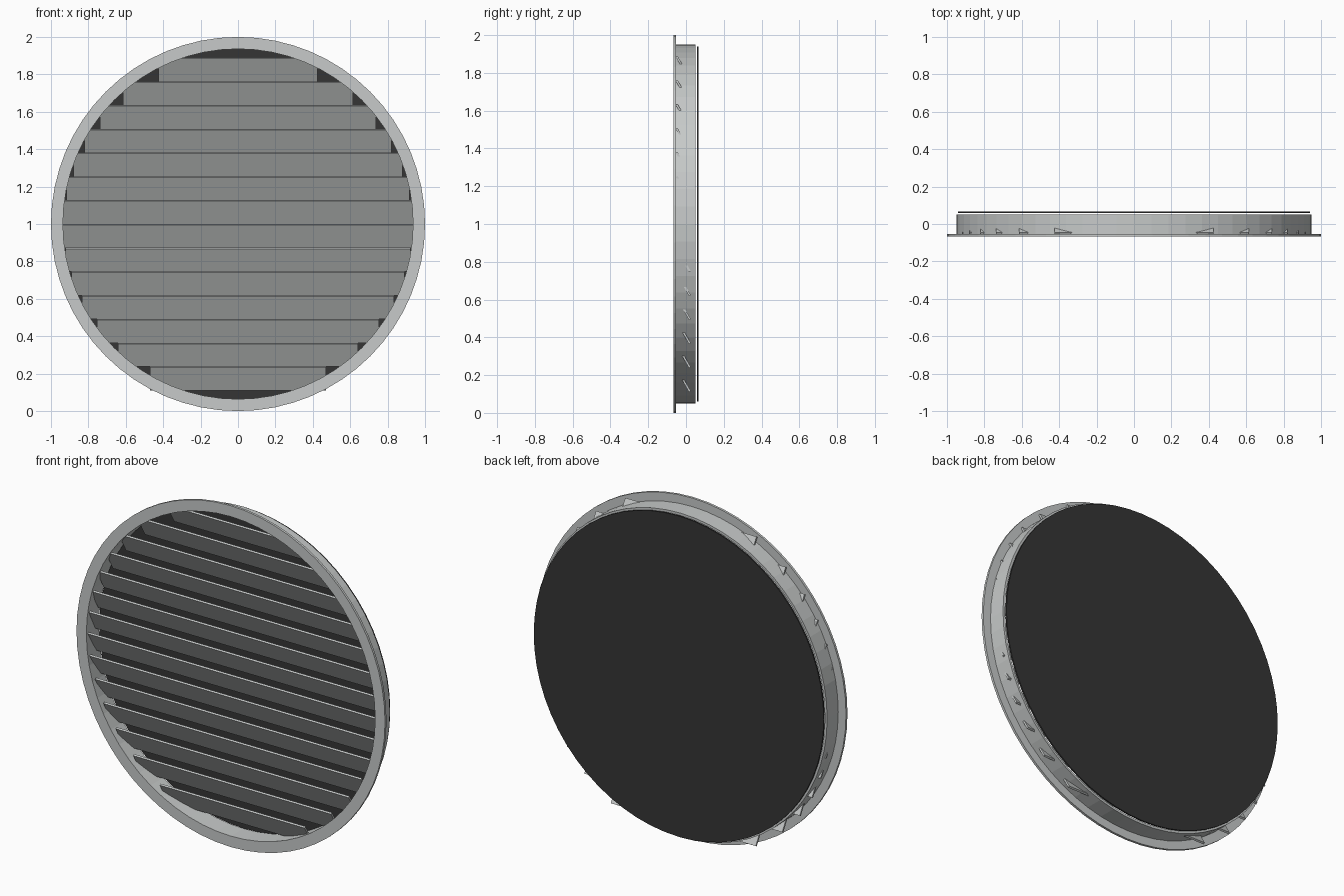
import bpy, bmesh, math
from mathutils import Matrix

if "Cube" in bpy.data.objects:
    bpy.data.objects.remove(bpy.data.objects["Cube"])

SEG = 64
CZ = 1.0


def material(name, rgb):
    m = bpy.data.materials.new(name)
    m.diffuse_color = (*rgb, 1)
    m.use_nodes = True
    m.node_tree.nodes["Principled BSDF"].inputs["Base Color"].default_value = m.diffuse_color
    return m


metal = material("light grey metal", (0.57, 0.59, 0.585))
dark = material("dark backing", (0.036, 0.036, 0.036))


def add_object(name, bm, mat):
    bmesh.ops.recalc_face_normals(bm, faces=bm.faces[:])
    me = bpy.data.meshes.new(name)
    bm.to_mesh(me)
    bm.free()
    me.materials.append(mat)
    ob = bpy.data.objects.new(name, me)
    bpy.context.collection.objects.link(ob)
    return ob


def tube(name, r_in, r_out, y0, y1, mat):
    """Hollow ring around the y axis with a rectangular section."""
    bm = bmesh.new()
    rings = []
    for i in range(SEG):
        a = 2 * math.pi * i / SEG
        rings.append([bm.verts.new((r * math.cos(a), y, CZ + r * math.sin(a)))
                      for r, y in ((r_in, y0), (r_out, y0), (r_out, y1), (r_in, y1))])
    for i in range(SEG):
        p, q = rings[i], rings[(i + 1) % SEG]
        for k in range(4):
            n = (k + 1) % 4
            bm.faces.new((p[k], p[n], q[n], q[k]))
    return add_object(name, bm, mat)


# Front flange and the sleeve behind it
tube("front_flange", 0.936, 1.0, -0.067, -0.053, metal)
tube("duct_sleeve", 0.936, 0.95, -0.053, 0.05, metal)

# Dark disc floating just behind the sleeve
bm = bmesh.new()
bmesh.ops.create_cone(bm, cap_ends=True, segments=SEG, radius1=0.94, radius2=0.94,
                      depth=0.009,
                      matrix=Matrix.Translation((0, 0.0625, CZ)) @ Matrix.Rotation(math.pi / 2, 4, 'X'))
add_object("backing_disc", bm, dark)

# Tilted slats: front edge high, back edge low, ends poking through the sleeve
COUNT, PITCH = 14, 0.1271
for i in range(COUNT):
    dz = (i - (COUNT - 1) / 2) * PITCH
    half = math.sqrt(0.94 ** 2 - (dz + 0.012) ** 2)
    bm = bmesh.new()
    mat = (Matrix.Translation((0, -0.0145, CZ + dz))
           @ Matrix.Rotation(math.radians(30), 4, 'X')
           @ Matrix.Diagonal((2 * half, 0.011, 0.141, 1)))
    bmesh.ops.create_cube(bm, size=1, matrix=mat)
    add_object(f"slat_{i + 1}", bm, metal)
